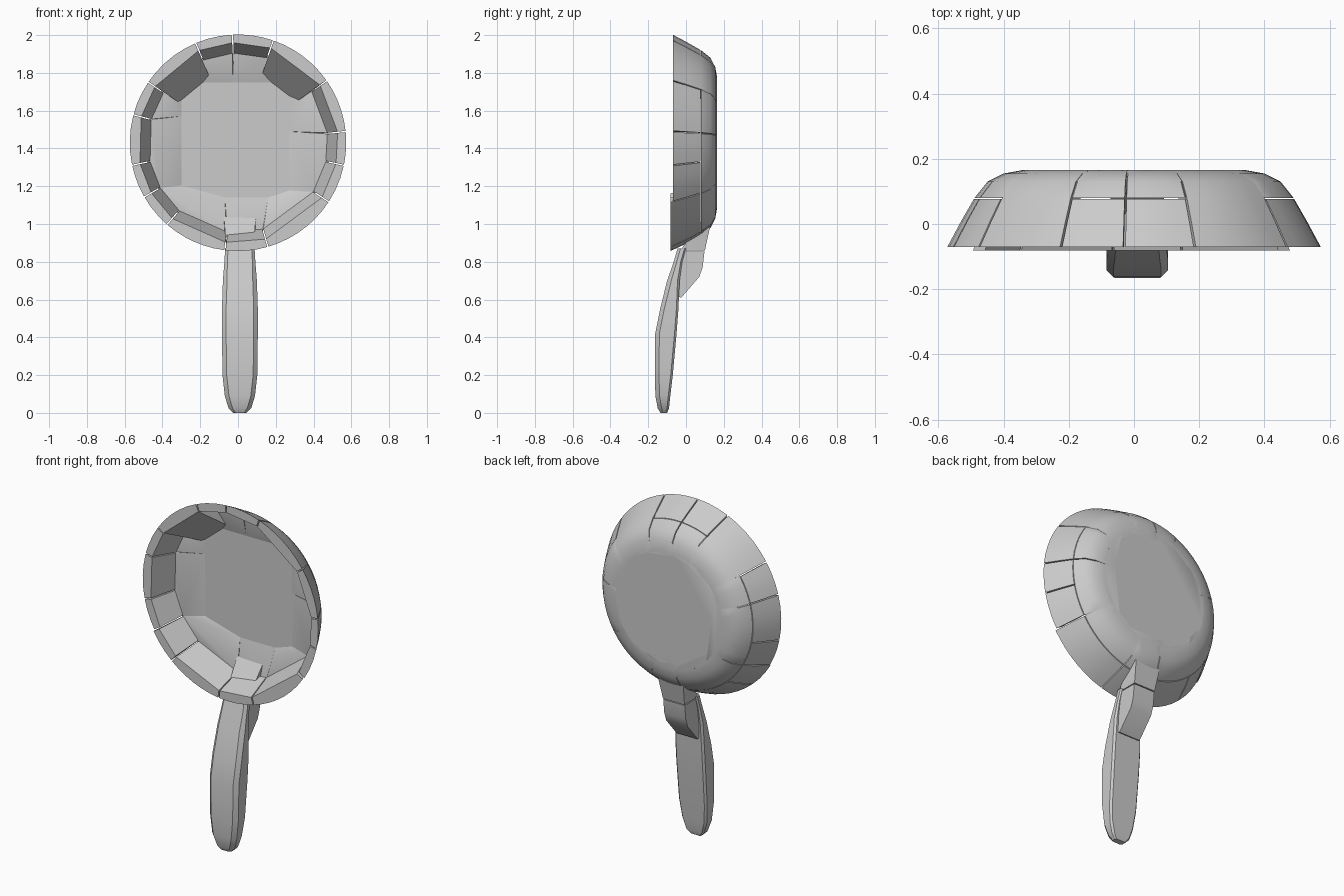
import bpy, bmesh
from math import cos, sin, radians, hypot

if "Cube" in bpy.data.objects:
    bpy.data.objects.remove(bpy.data.objects["Cube"])

CZ = 1.43                      # height of the bowl centre
FLOOR, BACK, SPLIT = 0.12, 0.165, 0.08
OUTER = [(0.573, -0.07), (0.53, 0.01), (0.49, SPLIT), (0.45, 0.13), (0.40, 0.155), (0.345, BACK)]

grey = bpy.data.materials.new("plain_grey")
grey.use_nodes = True
colour = (0.6, 0.6, 0.6, 1)
grey.diffuse_color = colour
grey.node_tree.nodes["Principled BSDF"].inputs["Base Color"].default_value = colour


def finish(name, bm):
    bmesh.ops.recalc_face_normals(bm, faces=bm.faces)
    mesh = bpy.data.meshes.new(name)
    bm.to_mesh(mesh)
    bm.free()
    obj = bpy.data.objects.new(name, mesh)
    bpy.context.collection.objects.link(obj)
    mesh.materials.append(grey)
    bpy.ops.object.select_all(action="DESELECT")
    obj.select_set(True)
    bpy.context.view_layer.objects.active = obj
    bpy.ops.object.shade_smooth_by_angle(angle=radians(28))


def hull(name, points):
    bm = bmesh.new()
    for p in points:
        bm.verts.new(p)
    result = bmesh.ops.convex_hull(bm, input=bm.verts)
    spare = {g for g in result["geom_interior"] + result["geom_unused"] if isinstance(g, bmesh.types.BMVert)}
    bmesh.ops.delete(bm, geom=list(spare), context="VERTS")
    bmesh.ops.dissolve_limit(bm, angle_limit=radians(0.5), verts=bm.verts, edges=bm.edges)
    finish(name, bm)


def polar(r, a, y):
    return (r * cos(radians(a)), y, CZ + r * sin(radians(a)))


def clamped(x, z, y, limit):
    k = min(1, limit / hypot(x, z - CZ))
    return (x * k, y, CZ + (z - CZ) * k)


def block(name, a0, a1, profile, inner, floor=(), drop=0.0):
    """Convex wedge of the bowl wall, with a hairline gap at each end."""
    a0, a1 = a0 + 0.35, a1 - 0.35
    steps = max(3, round((a1 - a0) / 6))
    pts = []
    for i in range(steps + 1):
        a = a0 + (a1 - a0) * i / steps
        pts += [polar(r, a, y - (drop if y < -0.05 else 0)) for r, y in profile]
    for a in (a0, a1):
        pts += [polar(r, a, y - (drop if y < -0.05 else 0)) for r, y in inner]
    for x, z in floor:
        pts += [clamped(x, z, FLOOR, 0.455), clamped(x, z, BACK, 0.345)]
    hull(name, pts)


# Rim blocks: the front half of the bowl wall
LIP = [(0.53, -0.07), (0.475, SPLIT - 0.004)]
FRONT = OUTER[:2] + [(0.492, SPLIT - 0.004)]
for n, (start, end) in enumerate([(-33, -12), (-12, 6), (6, 35), (71, 93), (93, 113),
                                  (146, 165), (165, 192), (192, 210)]):
    block(f"rim_block_{n}", start, end, FRONT, LIP)
for n, (start, end) in enumerate([(210, 229), (229, 263), (263, 286), (286, 327)]):
    block(f"lower_rim_block_{n}", start, end, FRONT, LIP, drop=0.012)

# Base blocks: the back half of the wall, reaching in to the square floor
TOP, BOTTOM, LEFT, RIGHT = 1.75, 1.14, -0.30, 0.27
for n, (start, end, floor) in enumerate([
        (-33, 6, [(RIGHT, BOTTOM), (RIGHT, 1.49)]),
        (6, 35, [(RIGHT, 1.49), (RIGHT, TOP)]),
        (71, 93, [(0.19, TOP), (-0.03, TOP)]),
        (93, 113, [(-0.03, TOP), (-0.21, TOP)]),
        (146, 165, [(LEFT, TOP), (LEFT, 1.57)]),
        (165, 210, [(LEFT, 1.57), (LEFT, BOTTOM)]),
        (210, 263, [(LEFT, BOTTOM), (-0.07, BOTTOM)]),
        (263, 286, [(-0.07, BOTTOM), (0.16, BOTTOM)]),
        (286, 327, [(0.16, BOTTOM), (RIGHT, BOTTOM)])]):
    block(f"base_block_{n}", start, end, OUTER[2:], [(0.475, SPLIT)], floor)

# Upper corner blocks run the full depth of the wall
block("upper_corner_block_left", 35, 71, OUTER, LIP[:1], [(0.19, TOP), (0.46, TOP)])
block("upper_corner_block_right", 113, 146, OUTER, LIP[:1], [(-0.21, TOP), (-0.47, TOP)])

# Floor plate: square inside, round on the back
hull("floor_plate", [(x, FLOOR, z) for x in (LEFT, RIGHT) for z in (BOTTOM, TOP)]
     + [polar(0.345, a, BACK) for a in range(0, 360, 12)])

# Handle: chamfered sections (height, front, back, half width)
bm = bmesh.new()
rings = []
for z, front, back, half in [(0, -0.135, -0.10, 0.035), (0.025, -0.15, -0.09, 0.06), (0.09, -0.162, -0.083, 0.08),
                             (0.2, -0.165, -0.07, 0.092), (0.42, -0.163, -0.05, 0.095), (0.55, -0.137, -0.04, 0.095),
                             (0.7, -0.10, -0.034, 0.09), (0.8, -0.065, -0.02, 0.082), (0.87, -0.045, 0.0, 0.078)]:
    c = min(0.022, (back - front) * 0.35)
    corners = [(half - c, front), (half, front + c), (half, back - c / 2), (half - c / 2, back)]
    outline = corners + [(-x, y) for x, y in reversed(corners)]
    rings.append([bm.verts.new((x + 0.01, y, z)) for x, y in outline])
for low, high in zip(rings, rings[1:]):
    for i in range(8):
        j = (i + 1) % 8
        bm.faces.new((low[i], low[j], high[j], high[i]))
bm.faces.new(rings[0])
bm.faces.new(rings[-1])
finish("handle", bm)

# Bracket joining the handle to the back of the bowl
for name, side in [("bracket_lower", [(-0.05, 0.62), (-0.025, 0.61), (0.0, 0.64), (0.07, 0.72),
                                      (0.088, 0.77), (0.098, 0.855), (-0.04, 0.855)]),
                   ("bracket_upper", [(-0.03, 0.86), (0.10, 0.86), (0.122, 0.99), (0.135, 1.02), (0.1, 1.04)])]:
    pts = []
    for y, z in side:
        w = 0.07 if z < 0.9 else 0.085
        pts += [(0.01 - w, y, z), (0.01 + w, y, z)]
    hull(name, pts)
